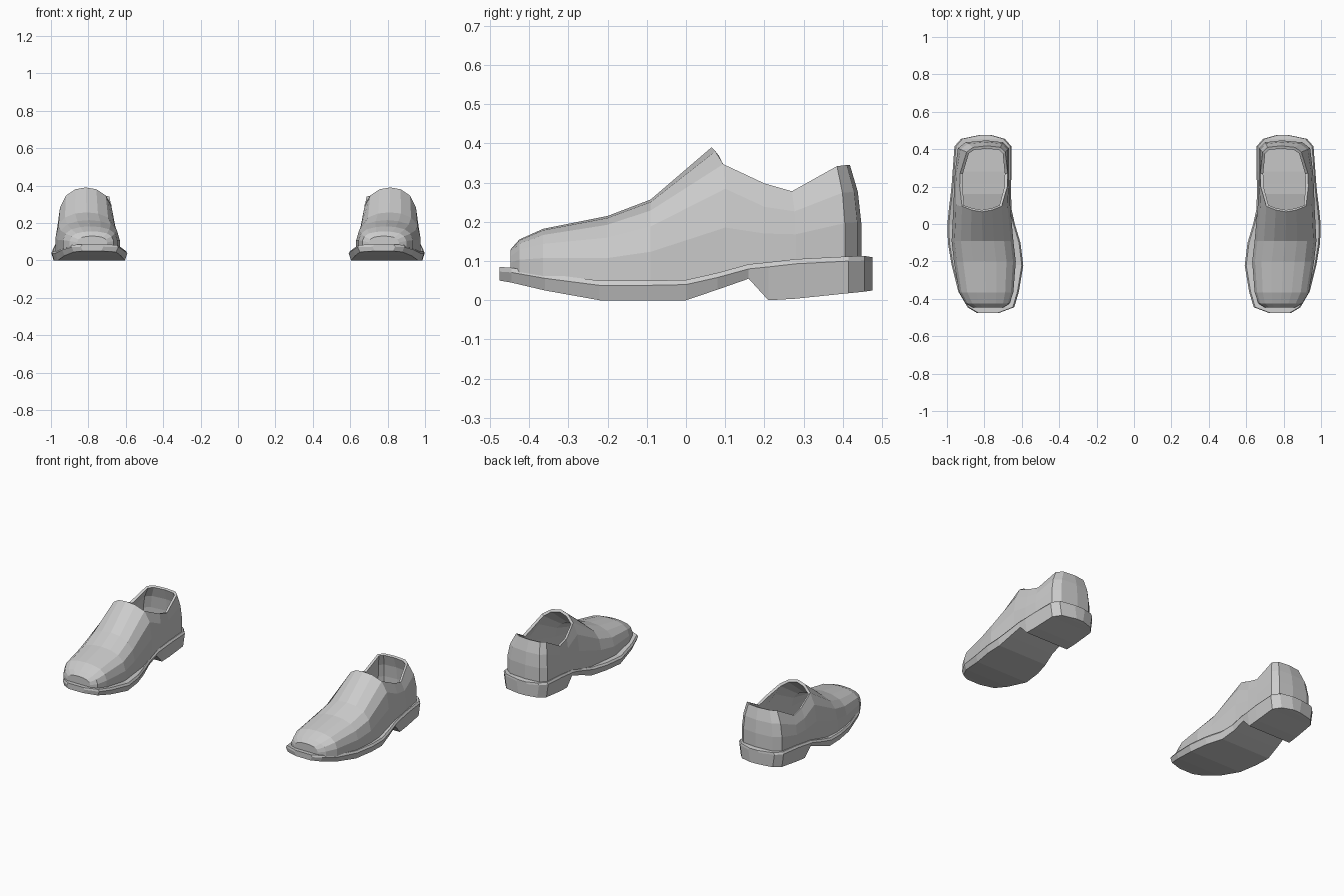
import bpy, bmesh

if "Cube" in bpy.data.objects:
    bpy.data.objects.remove(bpy.data.objects["Cube"])


def make_object(name, bm, thickness=0):
    bmesh.ops.recalc_face_normals(bm, faces=bm.faces)
    mesh = bpy.data.meshes.new(name)
    bm.to_mesh(mesh)
    bm.free()
    obj = bpy.data.objects.new(name, mesh)
    bpy.context.collection.objects.link(obj)
    if thickness:
        wall = obj.modifiers.new("wall", 'SOLIDIFY')
        wall.thickness = thickness
        wall.offset = -1
    mirror = obj.modifiers.new("pair", 'MIRROR')
    mirror.use_axis[0] = True
    mirror.use_mirror_merge = False
    return obj


def bridge(bm, a, b, closed=False):
    n = len(a)
    for i in range(n if closed else n - 1):
        j = (i + 1) % n
        bm.faces.new((a[i], a[j], b[j], b[i]))


# Sole with welt edge and heel block: y, inner x, outer x, top z, bottom z
sole = [
    (-.475, .72, .84, .085, .05), (-.445, .64, .89, .083, .045),
    (-.36, .615, .94, .068, .025), (-.22, .592, .975, .05, 0),
    (-.1, .607, .995, .05, 0), (0, .637, .998, .052, 0),
    (.08, .655, .99, .07, .027), (.16, .657, .98, .092, .055),
    (.21, .657, .975, .097, 0), (.28, .655, .97, .105, .004),
    (.415, .655, .96, .112, .018), (.455, .69, .925, .113, .022),
    (.475, .76, .83, .11, .025)]
bm = bmesh.new()
rings = []
for y, xl, xr, zt, zb in sole:
    pts = [(xl + .012, zb), (xl, zt - .012), (xl + .008, zt),
           (xr - .008, zt), (xr, zt - .012), (xr - .012, zb)]
    rings.append([bm.verts.new((x, y, z)) for x, z in pts])
for a, b in zip(rings, rings[1:]):
    bridge(bm, a, b, True)
bm.faces.new(rings[0])
bm.faces.new(rings[-1])
make_object("soles", bm)

# Upper, vamp arches: y, inner x, outer x, base z, crest z
vamp = [
    (-.447, .70, .86, .075, .13), (-.425, .665, .90, .072, .155),
    (-.365, .645, .935, .062, .182), (-.2, .632, .963, .042, .215),
    (-.09, .645, .975, .042, .257), (.065, .662, .965, .06, .39)]
arch = [(1, 0), (1, .38), (.91, .68), (.7, .87), (.37, .97), (0, 1)]
lean = [.035, .035, .035, .03, .01, 0]
full = [(-u, v, k) for (u, v), k in zip(arch, lean)]
full += [(u, v, k) for (u, v), k in list(zip(arch, lean))[-2::-1]]
bm = bmesh.new()
sections = []
for i, (y, xl, xr, zb, zt) in enumerate(vamp):
    c, w = (xl + xr) / 2, (xr - xl) / 2
    last = i == len(vamp) - 1
    sections.append([bm.verts.new((c + u * w, y + (k if last else 0),
                                   zb + v * (zt - zb))) for u, v, k in full])
for a, b in zip(sections, sections[1:]):
    bridge(bm, a, b)
bm.faces.new(sections[0])

# Upper, side and heel walls: base x, y, z then rim x, y, z
walls = [
    (.962, .2, .085, .932, .2, .298), (.957, .28, .095, .93, .27, .278),
    (.942, .405, .1, .895, .385, .342), (.9, .437, .1, .86, .41, .345),
    (.79, .447, .1, .785, .418, .345), (.7, .437, .1, .715, .41, .345),
    (.668, .405, .1, .688, .385, .342), (.668, .28, .095, .675, .27, .278),
    (.667, .2, .085, .677, .2, .298)]
tongue = sections[-1]
columns = [tongue[:-5:-1]]
for bx, by, bz, rx, ry, rz in walls:
    columns.append([bm.verts.new((bx + (rx - bx) * h, by + (ry - by) * h,
                                  bz + (rz - bz) * t))
                    for t, h in ((0, 0), (.4, 0), (.72, .3), (1, 1))])
columns.append(tongue[:4])
for a, b in zip(columns, columns[1:]):
    bridge(bm, a, b)
make_object("uppers", bm, .016)
